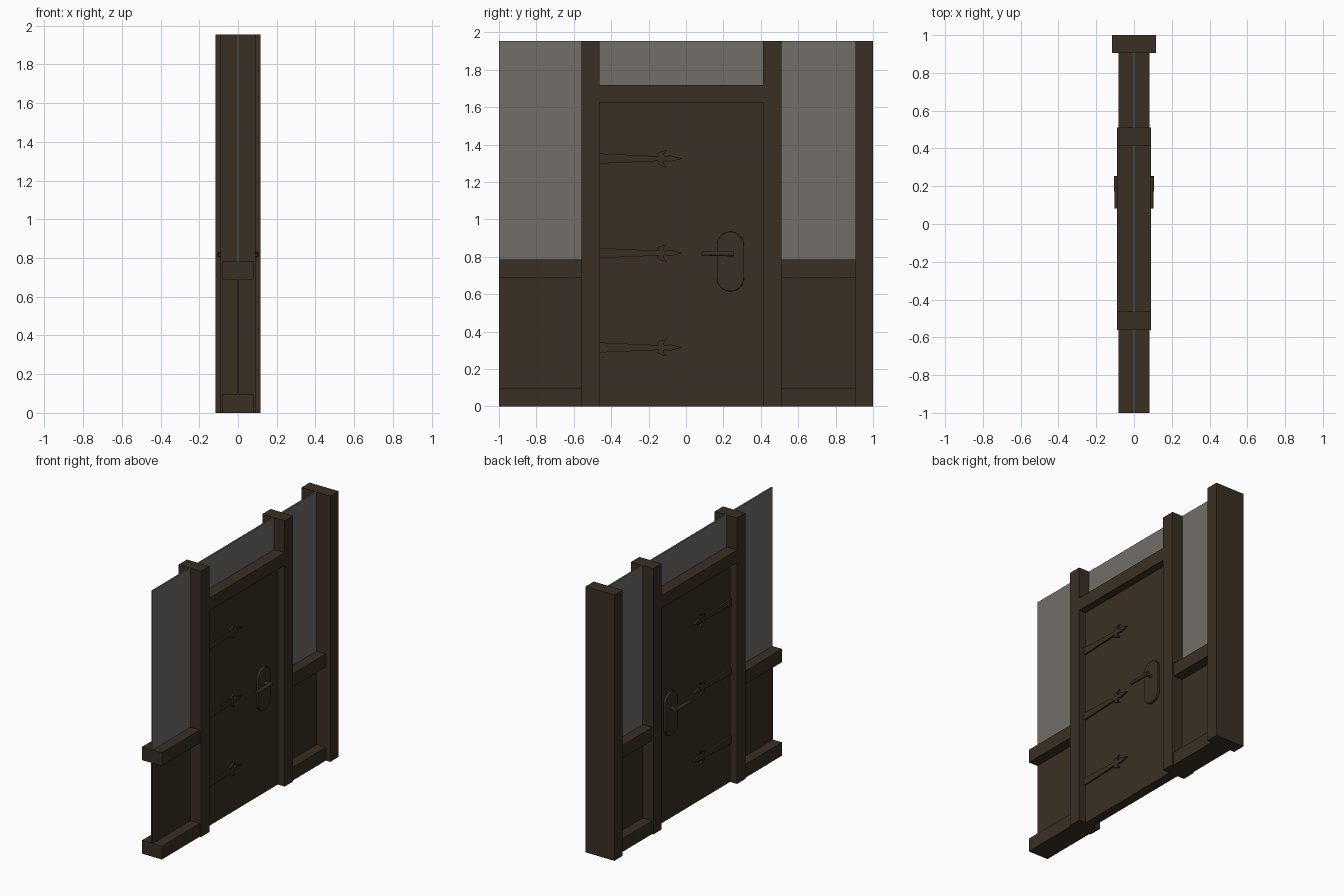
import bpy, bmesh, math
from mathutils import Vector

if "Cube" in bpy.data.objects:
    bpy.data.objects.remove(bpy.data.objects["Cube"])


def material(name, rgb):
    m = bpy.data.materials.new(name)
    m.diffuse_color = (*rgb, 1)
    m.use_nodes = True
    m.node_tree.nodes["Principled BSDF"].inputs["Base Color"].default_value = m.diffuse_color
    return m


WOOD = material("dark brown wood", (0.042, 0.028, 0.017))
GLASS = material("smoky grey glass", (0.168, 0.155, 0.140))
TOP = 1.955


def finish(name, bm, mat):
    bmesh.ops.recalc_face_normals(bm, faces=bm.faces[:])
    me = bpy.data.meshes.new(name)
    bm.to_mesh(me)
    bm.free()
    me.materials.append(mat)
    ob = bpy.data.objects.new(name, me)
    bpy.context.collection.objects.link(ob)
    return ob


def box(name, half_x, y0, y1, z0, z1, mat=WOOD):
    bm = bmesh.new()
    bmesh.ops.create_cube(bm, size=1)
    for v in bm.verts:
        v.co = Vector((v.co.x * 2 * half_x,
                       (y0 + y1) / 2 + v.co.y * (y1 - y0),
                       (z0 + z1) / 2 + v.co.z * (z1 - z0)))
    return finish(name, bm, mat)


def plate(name, outline, x0, x1, side):
    """Extrude a (y, z) outline from x0 to x1 on one side of the door."""
    bm = bmesh.new()
    face = bm.faces.new([bm.verts.new((side * x0, y, z)) for y, z in outline])
    new = bmesh.ops.extrude_face_region(bm, geom=[face])["geom"]
    for v in new:
        if isinstance(v, bmesh.types.BMVert):
            v.co.x = side * x1
    return finish(name, bm, WOOD)


def rod(name, a, b, r0, r1):
    a, b = Vector(a), Vector(b)
    bm = bmesh.new()
    bmesh.ops.create_cone(bm, cap_ends=True, segments=20, radius1=r0,
                          radius2=r1, depth=(b - a).length)
    rot = (b - a).to_track_quat('Z', 'Y')
    for v in bm.verts:
        v.co = rot @ v.co + (a + b) / 2
    ob = finish(name, bm, WOOD)
    for p in ob.data.polygons:
        p.use_smooth = len(p.vertices) == 4
    return ob


# Posts and lintel
box("hinge_post", 0.091, -0.56, -0.463, 0, TOP)
box("latch_post", 0.091, 0.412, 0.51, 0, TOP)
box("end_post", 0.117, 0.905, 1.0, 0, TOP)
box("lintel", 0.091, -0.463, 0.412, 1.625, 1.72)

# Door leaf
DOOR = 0.035
box("door_leaf", DOOR, -0.463, 0.412, 0, 1.625)

# Side bays: rails, lower panel and window
for bay, y0, y1 in (("left", -1.0, -0.56), ("right", 0.51, 0.905)):
    box(bay + "_bottom_rail", 0.081, y0, y1, 0, 0.098)
    box(bay + "_middle_rail", 0.081, y0, y1, 0.688, 0.785)
    box(bay + "_lower_panel", 0.006, y0, y1, 0.098, 0.688)
    box(bay + "_window", 0.005, y0, y1, 0.785, TOP, GLASS)
box("transom_window", 0.005, -0.463, 0.412, 1.72, TOP, GLASS)

# Spear-shaped strap hinge: upper half outline, mirrored below
half = [(-0.463, 0.027), (-0.145, 0.013), (-0.157, 0.027), (-0.137, 0.037),
        (-0.10, 0.048), (-0.121, 0.026), (-0.115, 0.010), (-0.085, 0.017)]
spear = half + [(-0.02, 0)] + [(y, -z) for y, z in reversed(half)]

# Capsule-shaped lock plate
R, CY, ZLO, ZHI = 0.0725, 0.2375, 0.6875, 0.8625
capsule = []
for i in range(34):
    k = i if i < 17 else i - 1
    a = math.pi * k / 16
    capsule.append((CY + R * math.cos(a),
                    (ZHI if i < 17 else ZLO) + R * math.sin(a)))

for side, label in ((1, "front"), (-1, "back")):
    for i, z in enumerate((0.315, 0.82, 1.325)):
        plate(f"{label}_hinge_strap_{i + 1}", [(y, z + h) for y, h in spear],
              DOOR - 0.005, DOOR + 0.012, side)
    lock = plate(label + "_lock_plate", capsule, DOOR - 0.005, DOOR + 0.018, side)
    bev = lock.modifiers.new("soft_edge", 'BEVEL')
    bev.width, bev.segments, bev.limit_method = 0.004, 2, 'ANGLE'
    bev.angle_limit = math.radians(40)
    # Lever handle and its spindle
    rod(label + "_handle_spindle", (side * DOOR, 0.24, 0.817),
        (side * 0.098, 0.24, 0.817), 0.013, 0.013)
    rod(label + "_handle_lever", (side * 0.092, 0.255, 0.817),
        (side * 0.092, 0.083, 0.817), 0.015, 0.010)
